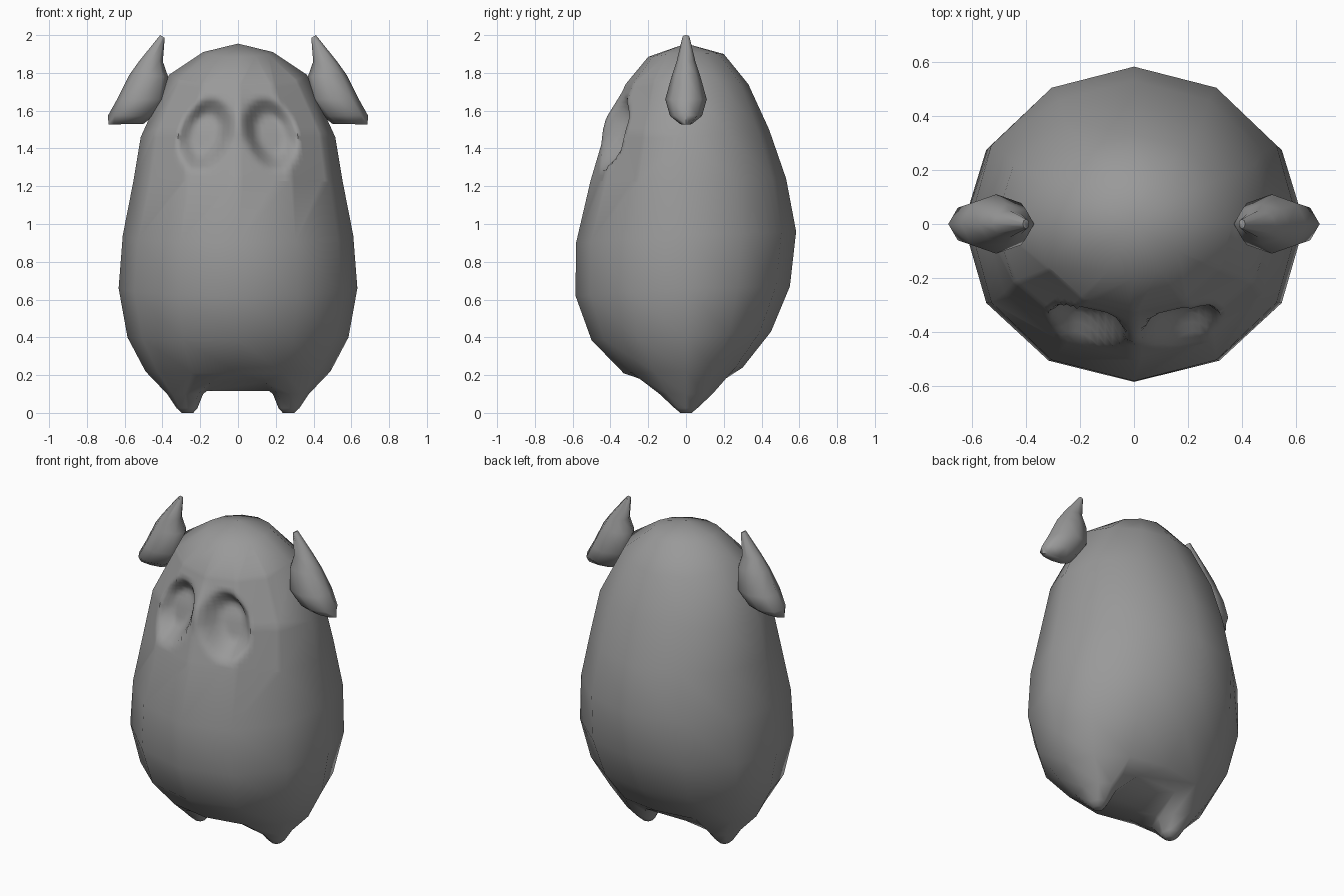
import bpy, bmesh, math
from mathutils import Vector

cube = bpy.data.objects.get("Cube")
if cube:
    bpy.data.objects.remove(cube, do_unlink=True)

grey = bpy.data.materials.new("stone grey")
grey.use_nodes = True
COL = (0.32, 0.32, 0.32, 1)
grey.diffuse_color = COL
grey.node_tree.nodes["Principled BSDF"].inputs["Base Color"].default_value = COL


def finish(name, bm, angle=70):
    bmesh.ops.recalc_face_normals(bm, faces=bm.faces)
    me = bpy.data.meshes.new(name)
    bm.to_mesh(me)
    bm.free()
    me.materials.append(grey)
    ob = bpy.data.objects.new(name, me)
    bpy.context.collection.objects.link(ob)
    bpy.ops.object.select_all(action='DESELECT')
    bpy.context.view_layer.objects.active = ob
    ob.select_set(True)
    bpy.ops.object.shade_smooth_by_angle(angle=math.radians(angle))
    return ob


def bridge(bm, a, b):
    n = len(a)
    return [bm.faces.new((a[i], a[(i + 1) % n], b[(i + 1) % n], b[i])) for i in range(n)]


# Body: twelve-sided rings (half width, front y, back y, front z, side z, back z)
N = 12
RINGS = [
    (0.185, -0.20, 0.20, 1.885, 1.91, 1.90),
    (0.365, -0.32, 0.33, 1.74, 1.79, 1.74),
    (0.515, -0.425, 0.44, 1.50, 1.46, 1.50),
    (0.555, -0.505, 0.53, 1.23, 1.22, 1.24),
    (0.61, -0.582, 0.583, 0.90, 0.94, 0.96),
    (0.632, -0.585, 0.55, 0.62, 0.66, 0.67),
    (0.585, -0.50, 0.45, 0.385, 0.40, 0.43),
    (0.49, -0.33, 0.30, 0.21, 0.22, 0.24),
]
bm = bmesh.new()
rings = []
for w, yf, yb, zf, zs, zb in RINGS:
    ring = []
    for i in range(N):
        s, c = math.sin(math.tau * i / N), math.cos(math.tau * i / N)
        y = yf * c if c > 0 else -yb * c
        z = zs + ((zf if c > 0 else zb) - zs) * abs(c)
        ring.append(bm.verts.new((w * s, y, z)))
    rings.append(ring)
crown = bm.verts.new((0, 0, 1.955))
for i in range(N):
    bm.faces.new((crown, rings[0][i], rings[0][(i + 1) % N]))
face_quads = []
for k in range(len(rings) - 1):
    quads = bridge(bm, rings[k], rings[k + 1])
    if k in (1, 2):
        face_quads += [quads[i] for i in (0, 1, N - 2, N - 1)]

# Crotch and tapered feet grown from the lowest ring
low = rings[-1]
inner = {}
for s in (1, -1):
    inner[s] = [bm.verts.new((s * x, y, z)) for x, y, z in
                ((0.14, -0.2, 0.165), (0.165, 0, 0.115), (0.14, 0.2, 0.175))]
    loop = [low[(s * i) % N] for i in range(1, 6)] + inner[s][::-1]
    for cx, rx, ry, z in ((0.28, 0.095, 0.14, 0.10), (0.27, 0.055, 0.06, 0.025), (0.267, 0.03, 0.03, 0.0)):
        nxt = [bm.verts.new((s * (cx + rx * math.sin(math.tau * i / 8)),
                             -ry * math.cos(math.tau * i / 8), z)) for i in range(8)]
        bridge(bm, loop, nxt)
        loop = nxt
    bm.faces.new(loop)
L, R = inner[1], inner[-1]
for i in range(2):
    bm.faces.new((L[i], R[i], R[i + 1], L[i + 1]))
bm.faces.new((low[1], low[0], low[-1], R[0], L[0]))
bm.faces.new((low[5], low[6], low[7], R[2], L[2]))
bmesh.ops.recalc_face_normals(bm, faces=bm.faces)

# Eye sockets: refine the face, then press in two tilted ovals beside a nose ridge
edges = list({e for f in face_quads for e in f.edges})
bmesh.ops.subdivide_edges(bm, edges=edges, cuts=9, use_grid_fill=True)
TILT = math.radians(20)
for v in bm.verts:
    if v.co.y < -0.2 and 1.2 < v.co.z < 1.75:
        dx, dz = abs(v.co.x) - 0.175, v.co.z - 1.475
        u = dx * math.cos(TILT) + dz * math.sin(TILT)
        t = -dx * math.sin(TILT) + dz * math.cos(TILT)
        r = math.hypot(u / 0.135, t / 0.2)
        if r < 1:
            v.co.y += 0.10 * min(1, 2.2 * (1 - r))
        # nose ridge
        v.co.y -= 0.025 * max(0, 1 - abs(v.co.x) / 0.06) * max(0, 1 - abs(v.co.z - 1.56) / 0.14)
finish("body", bm)

# Horns: sections from tip to lower point (inner x, inner z, outer x, outer z, half depth)
HORN = [
    (0.388, 1.985, 0.412, 2.0, 0.018),
    (0.398, 1.86, 0.525, 1.86, 0.05),
    (0.37, 1.78, 0.575, 1.79, 0.075),
    (0.38, 1.66, 0.64, 1.66, 0.11),
    (0.45, 1.57, 0.688, 1.575, 0.085),
    (0.50, 1.53, 0.686, 1.527, 0.03),
]
for side, s in (("left", 1), ("right", -1)):
    bm = bmesh.new()
    prev = None
    for xi, zi, xo, zo, d in HORN:
        ring = []
        for i in range(8):
            a = math.tau * i / 8
            f = 0.5 + 0.5 * math.cos(a)
            ring.append(bm.verts.new((s * (xi + (xo - xi) * f), d * math.sin(a), zi + (zo - zi) * f)))
        if prev:
            bridge(bm, prev, ring)
        else:
            bm.faces.new(ring)
        prev = ring
    bm.faces.new(prev)
    finish(side + "_horn", bm)
